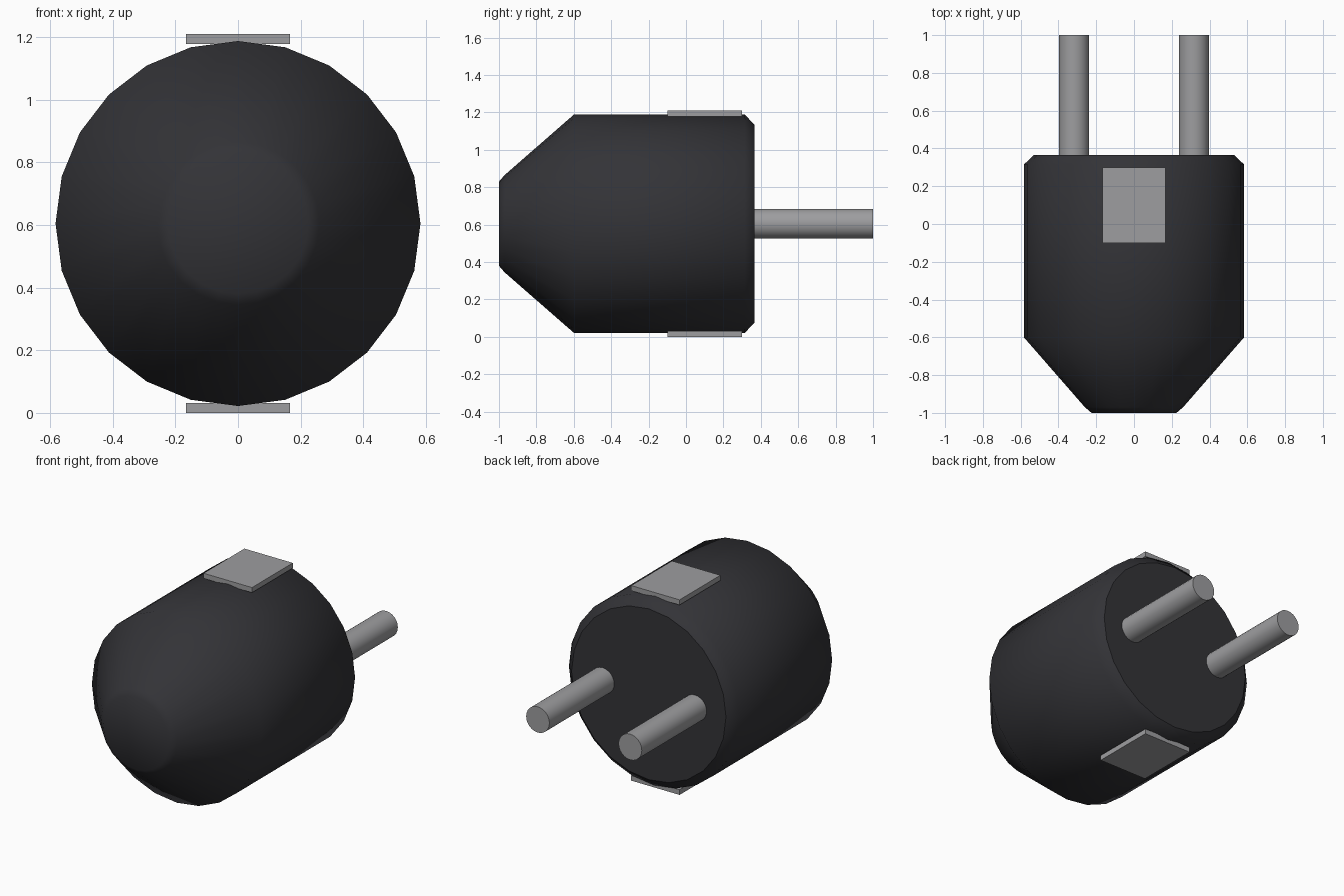
import bpy
import math
from mathutils import Matrix

cube = bpy.data.objects.get("Cube")
if cube:
    bpy.data.objects.remove(cube, do_unlink=True)

import bmesh

MID = 0.605      # height of the plug axis
SIDES = 24


def material(name, color):
    mat = bpy.data.materials.new(name)
    mat.use_nodes = True
    mat.diffuse_color = color
    mat.node_tree.nodes["Principled BSDF"].inputs["Base Color"].default_value = color
    return mat


def add_object(name, bm, mat):
    bmesh.ops.recalc_face_normals(bm, faces=bm.faces)
    mesh = bpy.data.meshes.new(name)
    bm.to_mesh(mesh)
    bm.free()
    mesh.materials.append(mat)
    obj = bpy.data.objects.new(name, mesh)
    bpy.context.collection.objects.link(obj)
    return obj


def lathe(name, profile, x, mat, flat_front):
    """Turn (y, radius) pairs about an axis along y, closed at both ends."""
    bm = bmesh.new()
    rings = []
    for y, r in profile:
        angles = [math.tau * i / SIDES for i in range(SIDES)]
        rings.append([bm.verts.new((x + r * math.cos(a), y, MID + r * math.sin(a)))
                      for a in angles])
    for a, b in zip(rings, rings[1:]):
        for i in range(SIDES):
            j = (i + 1) % SIDES
            bm.faces.new((a[i], a[j], b[j], b[i])).smooth = True
    front = bm.faces.new(rings[0])
    front.smooth = not flat_front
    back = bm.faces.new(rings[-1])
    # Crisp rims around the flat ends
    for face in [back] + ([front] if flat_front else []):
        for edge in face.edges:
            edge.smooth = False
    return add_object(name, bm, mat)


def box(name, size, center, mat):
    bm = bmesh.new()
    bmesh.ops.create_cube(bm, size=1, matrix=Matrix.Translation(center)
                          @ Matrix.Diagonal((*size, 1)))
    return add_object(name, bm, mat)


black = material("black plastic", (0.033, 0.033, 0.038, 1))
metal = material("grey metal", (0.34, 0.34, 0.35, 1))

# Housing with tapered nose and chamfered back rim
lathe("housing", [(-1, 0.225), (-0.97, 0.26), (-0.6, 0.583),
                  (0.315, 0.583), (0.365, 0.53)], 0, black, False)

# Contact pins and grounding plates
for side, x in (("left", 0.317), ("right", -0.317)):
    lathe(side + "_pin", [(0.34, 0.08), (1, 0.08)], x, metal, True)
for place, z in (("top", 1.194), ("bottom", 0.016)):
    box(place + "_plate", (0.332, 0.4, 0.032), (0, 0.1, z), metal)
